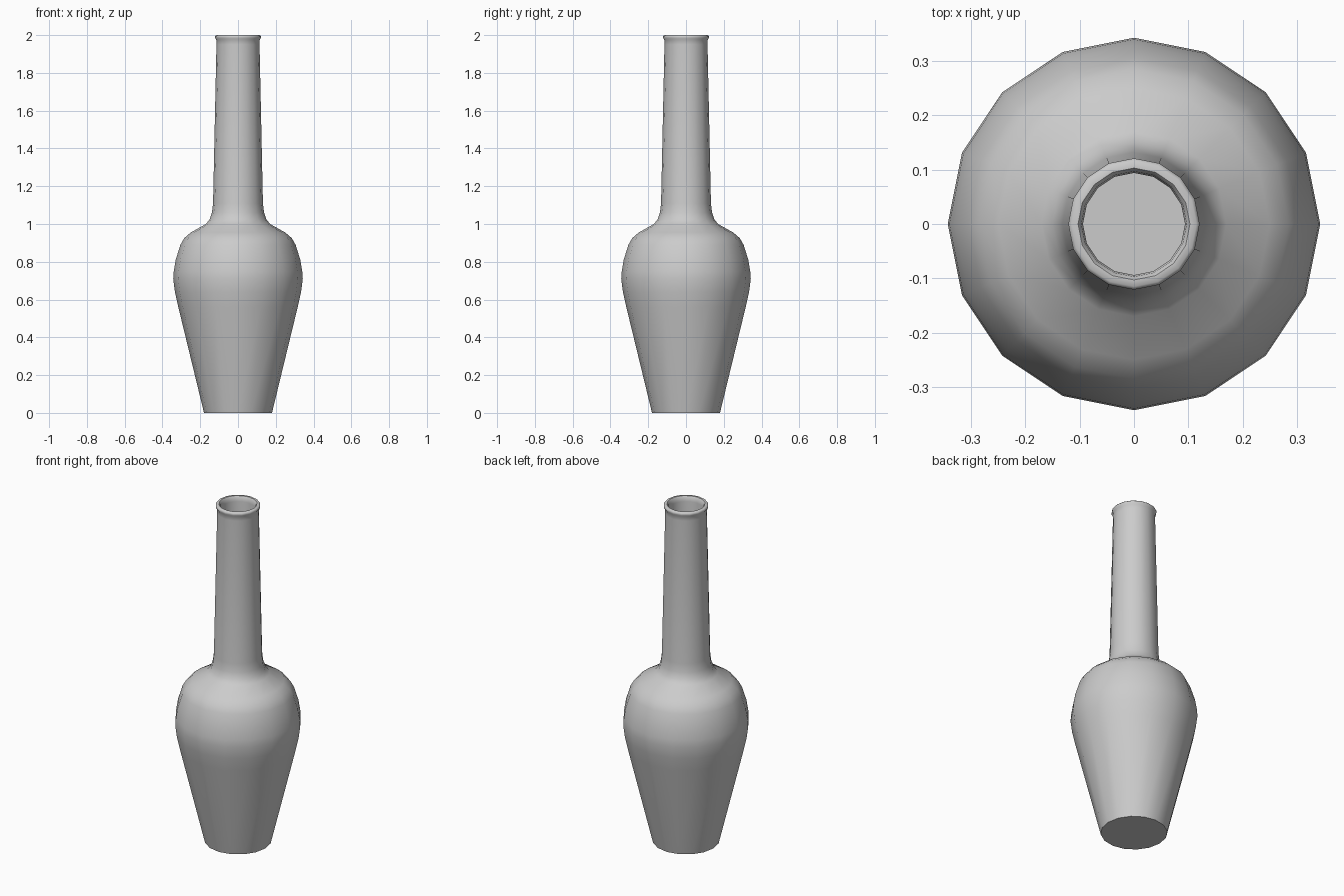
import bpy, bmesh, math

cube = bpy.data.objects.get("Cube")
if cube:
    bpy.data.objects.remove(cube, do_unlink=True)

SIDES = 16

# Single material
grey = bpy.data.materials.new("plain grey")
grey.use_nodes = True
colour = (0.6, 0.6, 0.6, 1)
grey.diffuse_color = colour
grey.node_tree.nodes["Principled BSDF"].inputs["Base Color"].default_value = colour

# Outer wall from foot to lip, then inner wall back down to the floor
outer = [(0.18, 0), (0.316, 0.56), (0.334, 0.64), (0.343, 0.71), (0.34, 0.75),
         (0.33, 0.81), (0.305, 0.89), (0.285, 0.925), (0.25, 0.955), (0.17, 1.0),
         (0.15, 1.025), (0.138, 1.06), (0.132, 1.11), (0.114, 1.95),
         (0.115, 1.975), (0.121, 1.985), (0.121, 1.995), (0.115, 2.0)]
lip = [(0.103, 2.0), (0.097, 1.992), (0.094, 1.97)]
inner = [(0.108, 1.11), (0.115, 1.05), (0.145, 0.99), (0.24, 0.93),
         (0.285, 0.88), (0.32, 0.72), (0.296, 0.56), (0.165, 0.025)]


def lathe(name, profile):
    """Turn a profile round z and cap both of its ends."""
    bm = bmesh.new()
    rings = []
    for r, z in profile:
        angles = [2 * math.pi * i / SIDES for i in range(SIDES)]
        rings.append([bm.verts.new((r * math.cos(a), r * math.sin(a), z)) for a in angles])
    for low, high in zip(rings, rings[1:]):
        for i in range(SIDES):
            j = (i + 1) % SIDES
            bm.faces.new((low[i], low[j], high[j], high[i]))
    bm.faces.new(rings[0][::-1])
    bm.faces.new(rings[-1])
    bm.normal_update()
    mesh = bpy.data.meshes.new(name)
    bm.to_mesh(mesh)
    bm.free()
    mesh.materials.append(grey)
    obj = bpy.data.objects.new(name, mesh)
    bpy.context.collection.objects.link(obj)
    return obj


# Hollow bottle-shaped vase, smooth with a crisp foot edge
vase = lathe("vase", outer + lip + inner)
bpy.ops.object.select_all(action="DESELECT")
vase.select_set(True)
bpy.context.view_layer.objects.active = vase
bpy.ops.object.shade_smooth_by_angle(angle=math.radians(50))
